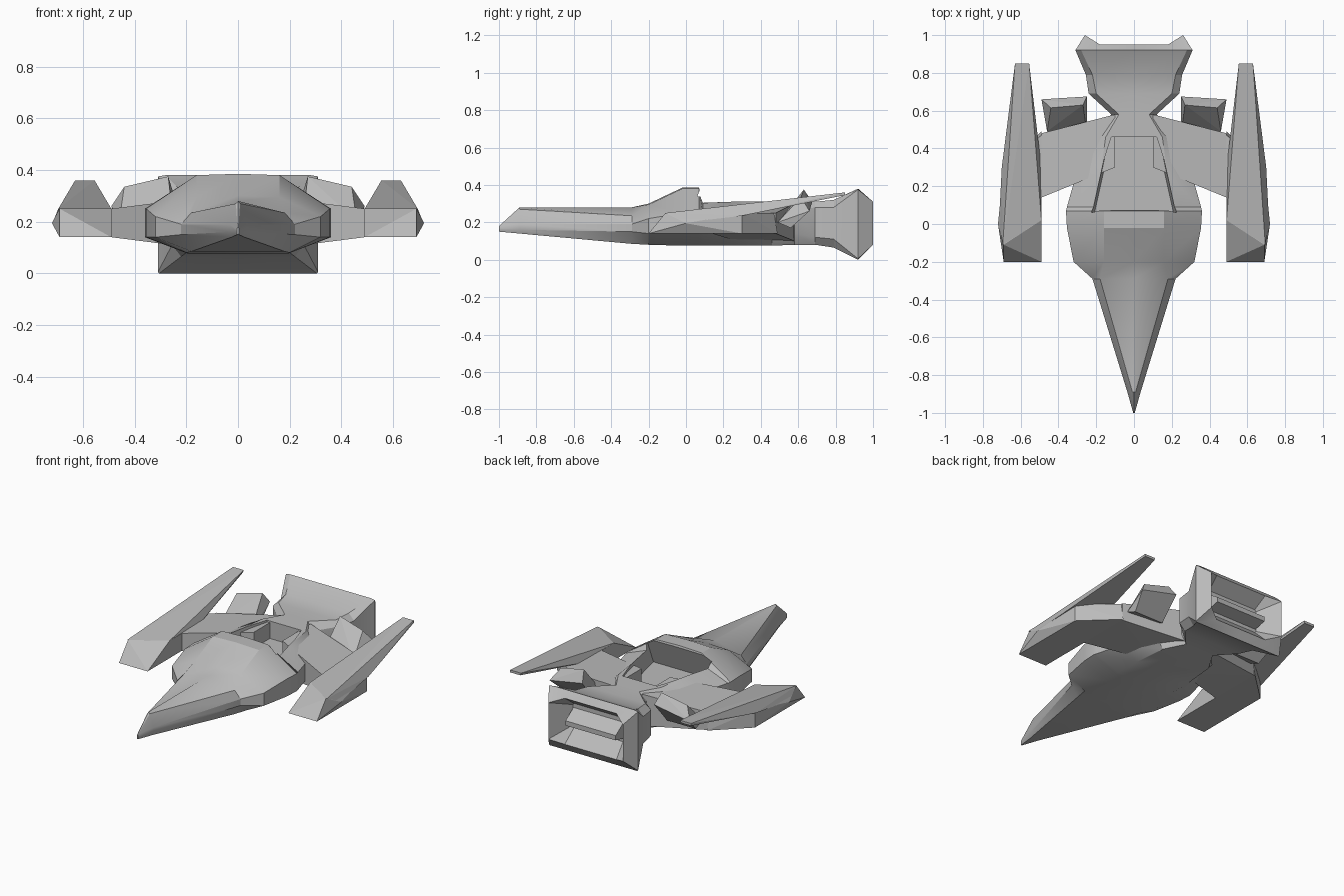
import bpy, bmesh, math

default = bpy.data.objects.get("Cube")
if default:
    bpy.data.objects.remove(default, do_unlink=True)

grey = bpy.data.materials.new("hull_grey")
grey.use_nodes = True
grey.diffuse_color = (0.5, 0.5, 0.5, 1)
grey.node_tree.nodes["Principled BSDF"].inputs["Base Color"].default_value = (0.5, 0.5, 0.5, 1)


def finish(name, bm, smooth=False):
    """Turn a bmesh into a linked object with the hull material."""
    bmesh.ops.recalc_face_normals(bm, faces=bm.faces)
    mesh = bpy.data.meshes.new(name)
    bm.to_mesh(mesh)
    bm.free()
    mesh.materials.append(grey)
    obj = bpy.data.objects.new(name, mesh)
    bpy.context.scene.collection.objects.link(obj)
    if smooth:
        bpy.ops.object.select_all(action='DESELECT')
        obj.select_set(True)
        bpy.context.view_layer.objects.active = obj
        bpy.ops.object.shade_smooth_by_angle(angle=math.radians(25))
    return obj


def hull(name, points, side=1):
    """Convex solid around a few corner points, optionally on the other side."""
    bm = bmesh.new()
    for x, y, z in points:
        bm.verts.new((x * side, y, z))
    result = bmesh.ops.convex_hull(bm, input=bm.verts)
    spare = {v for v in result["geom_interior"] if isinstance(v, bmesh.types.BMVert)}
    bmesh.ops.delete(bm, geom=list(spare), context='VERTS')
    bmesh.ops.dissolve_limit(bm, angle_limit=0.02, verts=bm.verts, edges=bm.edges)
    return finish(name, bm)


def loft(name, rings, smooth=False):
    """Skin mirrored half rings that run from top centre to bottom centre."""
    bm = bmesh.new()
    loops = []
    for half in rings:
        full = half + [(-x, y, z) for x, y, z in reversed(half[1:-1])]
        loops.append([bm.verts.new(p) for p in full])
    for a, b in zip(loops, loops[1:]):
        for i in range(len(a)):
            j = (i + 1) % len(a)
            bm.faces.new((a[i], a[j], b[j], b[i]))
    bm.faces.new(loops[0])
    bm.faces.new(loops[-1])
    return finish(name, bm, smooth)


def section(y, crown, top_w, top, width, shoulder, low, base_w, base):
    return [(0, y, crown), (top_w, y, top), (width, y, shoulder),
            (width, y, low), (base_w, y, base), (0, y, base)]


# Pointed nose, hood, cabin, waist and flared tail in one skin
rings = [
    section(-1.0, .18, .002, .18, .004, .17, .16, .003, .15),
    section(-.89, .28, .008, .27, .035, .19, .16, .025, .14),
    section(-.29, .28, .18, .235, .22, .19, .15, .18, .085),
    section(-.2, .3, .16, .295, .32, .22, .14, .2, .08),
    section(-.02, .385, .16, .38, .355, .25, .14, .19, .075),
    section(.07, .385, .16, .38, .36, .25, .14, .19, .075),
    section(.09, .31, .2, .31, .355, .25, .14, .19, .075),
    section(.25, .31, .18, .31, .31, .25, .14, .19, .075),
    section(.46, .31, .15, .31, .22, .25, .14, .17, .075),
    section(.58, .31, .08, .31, .12, .26, .14, .1, .08),
    section(.69, .31, .2, .31, .24, .28, .12, .2, .08),
    section(.79, .32, .22, .32, .255, .28, .11, .22, .065),
    section(.92, .38, .28, .38, .31, .375, .005, .305, 0),
]
# Tail rim with side tabs that reach back, then the recessed outlet
rings.append([(0, .95, .34), (.18, .95, .34), (.26, 1, .31),
              (.26, 1, .08), (.18, .95, .05), (0, .95, .05)])
rings.append([(0, .87, .28), (.17, .87, .28), (.18, .87, .27),
              (.18, .87, .14), (.17, .87, .13), (0, .87, .13)])
fuselage = loft("fuselage", rings, smooth=True)

# Sunken cabin well with a front wall that slants under the hood
well = hull("well_cutter", [
    (s * x, y, z) for s in (-1, 1) for x, y, z in
    ((.12, .46, .2), (.12, .46, .5), (.22, .01, .2), (.23, .12, .5))])
well.hide_render = True
well.hide_set(True)
cut = fuselage.modifiers.new("cabin_well", 'BOOLEAN')
cut.operation = 'DIFFERENCE'
cut.solver = 'EXACT'
cut.object = well

# Sloped vane inside the tail outlet
hull("outlet_vane", [(s * .175, y, z) for s in (-1, 1) for y, z in
                     ((.86, .26), (.95, .2), (.95, .17), (.86, .15))])

for side, label in ((1, "left"), (-1, "right")):
    # Arm from the cabin to the side pod
    hull(label + "_arm", [
        (.1, .3, .09), (.1, .58, .1), (.1, .3, .3), (.1, .58, .3),
        (.3, .25, .14), (.3, .25, .25), (.25, .54, .14), (.25, .54, .27),
        (.49, .14, .14), (.49, .14, .25), (.49, .48, .14), (.49, .48, .25),
    ], side)
    # Low pod with a raked front and a ridge on its outer wall
    hull(label + "_pod", [
        (.49, -.2, .14), (.69, -.2, .14), (.69, .3, .14), (.49, .49, .14),
        (.49, .02, .25), (.69, -.11, .25), (.69, .3, .25), (.49, .47, .25),
        (.72, 0, .195),
    ], side)
    # Blade that rises backwards above the pod
    hull(label + "_blade", [
        (.49, .02, .25), (.695, -.11, .25), (.715, 0, .2), (.49, .3, .235),
        (.7, .3, .235), (.555, .85, .36), (.63, .85, .36),
        (.56, .85, .345), (.63, .85, .345),
    ], side)
    # Tilted flap behind the arm
    hull(label + "_flap", [
        (.25, .49, .2), (.46, .49, .2), (.27, .63, .375), (.44, .615, .335),
        (.25, .675, .31), (.49, .66, .26), (.26, .56, .17), (.46, .56, .17),
    ], side)
